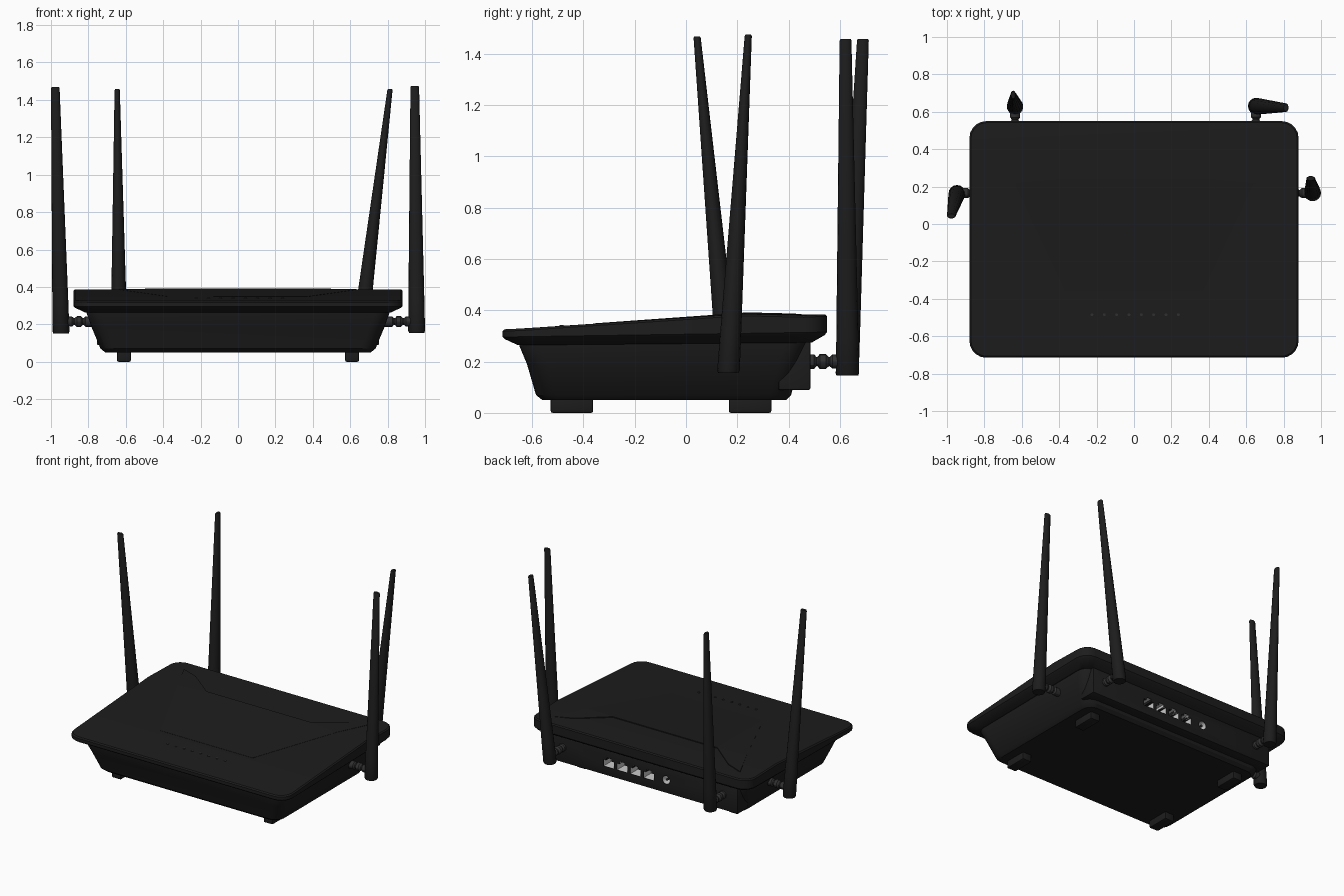
import bpy, bmesh
from math import sin, cos, pi, radians
from mathutils import Vector

if "Cube" in bpy.data.objects:
    bpy.data.objects.remove(bpy.data.objects["Cube"])


def material(name, c):
    m = bpy.data.materials.new(name)
    m.diffuse_color = (c, c, c, 1)
    m.use_nodes = True
    m.node_tree.nodes["Principled BSDF"].inputs["Base Color"].default_value = m.diffuse_color
    return m


BLACK = material("black_plastic", 0.012)
DARK = material("dark_grey_plastic", 0.03)
LIGHT = material("port_grey", 0.6)


def finish(name, bm, mat, angle=30):
    bmesh.ops.recalc_face_normals(bm, faces=bm.faces)
    me = bpy.data.meshes.new(name)
    bm.to_mesh(me)
    bm.free()
    ob = bpy.data.objects.new(name, me)
    bpy.context.collection.objects.link(ob)
    me.materials.append(mat)
    bpy.ops.object.select_all(action='DESELECT')
    ob.select_set(True)
    bpy.context.view_layer.objects.active = ob
    if angle:
        bpy.ops.object.shade_smooth_by_angle(angle=radians(angle))
    return ob


def loft_bm(rings, bm=None, cap_end=True):
    bm = bm or bmesh.new()
    vs = [[bm.verts.new(p) for p in r] for r in rings]
    n = len(vs[0])
    for a, b in zip(vs, vs[1:]):
        for i in range(n):
            bm.faces.new((a[i], a[(i + 1) % n], b[(i + 1) % n], b[i]))
    bm.faces.new(vs[0][::-1])
    if cap_end:
        bm.faces.new(vs[-1])
    return bm


def rounded_ring(hx, y0, y1, r, z0, z1, seg=5):
    """Rounded rectangle whose height slopes from z0 (front) to z1 (back)."""
    pts = []
    for k, (cx, cy) in enumerate([(hx - r, y1 - r), (-hx + r, y1 - r),
                                  (-hx + r, y0 + r), (hx - r, y0 + r)]):
        for i in range(seg + 1):
            a = (k + i / seg) * pi / 2
            x, y = cx + r * cos(a), cy + r * sin(a)
            pts.append((x, y, z0 + (z1 - z0) * (y - y0) / (y1 - y0)))
    return pts


def box(name, x0, x1, y0, y1, z0, z1, mat, bevel=0.0):
    bm = loft_bm([[(x0, y0, z), (x1, y0, z), (x1, y1, z), (x0, y1, z)] for z in (z0, z1)])
    if bevel:
        bmesh.ops.bevel(bm, geom=bm.edges[:], offset=bevel, segments=2,
                        affect='EDGES', profile=0.5)
    return finish(name, bm, mat)


# Tapered lower shell
base = finish("lower_shell", loft_bm([
    rounded_ring(0.71, -0.56, 0.39, 0.07, 0.05, 0.05),
    rounded_ring(0.735, -0.585, 0.41, 0.08, 0.07, 0.07),
    rounded_ring(0.785, -0.62, 0.44, 0.08, 0.19, 0.19),
    rounded_ring(0.81, -0.65, 0.47, 0.08, 0.262, 0.275),
    rounded_ring(0.81, -0.65, 0.47, 0.08, 0.275, 0.295)]), BLACK)

# Lid with overhanging rim and a bend in its top
bm = loft_bm([
    rounded_ring(0.82, -0.655, 0.49, 0.08, 0.264, 0.274),
    rounded_ring(0.87, -0.705, 0.54, 0.085, 0.287, 0.303),
    rounded_ring(0.88, -0.715, 0.55, 0.09, 0.296, 0.315),
    rounded_ring(0.88, -0.715, 0.55, 0.09, 0.318, 0.377),
    rounded_ring(0.872, -0.707, 0.542, 0.085, 0.326, 0.384)])
BEND = 0.22
bmesh.ops.bisect_plane(bm, geom=bm.verts[:] + bm.edges[:] + bm.faces[:],
                       plane_co=(0, BEND, 0), plane_no=(0, 1, 0))
for v in bm.verts:
    if abs(v.co.y - BEND) < 1e-4 and v.co.z > 0.34:
        v.co.z += 0.017
finish("lid", bm, BLACK, 25)


def lid_z(y):
    if y < BEND:
        return 0.326 + (y + 0.707) / (BEND + 0.707) * 0.060
    return 0.386 - (y - BEND) / 0.322 * 0.002


# Raised centre panel with wings sweeping to the rear corners
outline = [(0.37, -0.36, 0.0005), (0.642, 0.22, 0.001), (0.75, 0.45, 0.001),
           (0.62, 0.40, 0.003), (0.42, 0.24, 0.006)]
bm = bmesh.new()
R, L = [[bm.verts.new((s * x, y, lid_z(y) + h)) for x, y, h in outline] for s in (1, -1)]
bm.faces.new((L[0], R[0], R[4], L[4]))
for w in (R, L):
    bm.faces.new((w[0], w[1], w[4]))
    bm.faces.new((w[1], w[2], w[3], w[4]))
loop = R + L[::-1]
low = [bm.verts.new(v.co - Vector((0, 0, 0.012))) for v in loop]
for i in range(len(loop)):
    j = (i + 1) % len(loop)
    bm.faces.new((loop[i], loop[j], low[j], low[i]))
finish("lid_centre_panel", bm, BLACK, 0)

# Rear connector panel
panel = box("rear_panel", -0.755, 0.755, 0.36, 0.485, 0.09, 0.285, BLACK, 0.006)

# Feet
for sx in (-1, 1):
    for y in (-0.445, 0.25):
        box("foot", sx * 0.61 - 0.037, sx * 0.61 + 0.037, y - 0.083, y + 0.083,
            0, 0.07, BLACK, 0.008)


def circle(c, r, axis, n=16):
    """Circle facing along axis 'x', 'y' or 'z'."""
    pts = []
    for i in range(n):
        u, v = r * cos(2 * pi * i / n), r * sin(2 * pi * i / n)
        off = {'x': (0, u, v), 'y': (u, 0, v), 'z': (u, v, 0)}[axis]
        pts.append(Vector(c) + Vector(off))
    return pts


# Status lights
for i in range(8):
    x, y = -0.225 + i * 0.066, -0.485
    finish("status_light", loft_bm([circle((x, y, lid_z(y) + h), 0.008, 'z', 10)
                                    for h in (-0.01, 0.003)]), DARK)


# Network sockets and power socket, cut into panel and shell
def port_ring(x, y, g=0.0):
    w = 0.042 - g
    prof = [(-w, -0.032 + g), (w, -0.032 + g), (w, 0.016), (0.02, 0.016), (0.02, 0.034 - g),
            (-0.02, 0.034 - g), (-0.02, 0.016), (-w, 0.016)]
    return [(x + u, y, 0.185 + v) for u, v in prof]


JACK = (-0.18, 0.185)
PORTS = (0.28, 0.173, 0.066, -0.041)
cut = bmesh.new()
for x in PORTS:
    loft_bm([port_ring(x, 0.40), port_ring(x, 0.52)], cut)
    finish("network_socket", loft_bm([port_ring(x, 0.402, 0.001), port_ring(x, 0.484, 0.001)],
                                     cap_end=False), LIGHT, 0)
loft_bm([circle((JACK[0], y, JACK[1]), 0.03, 'y') for y in (0.40, 0.52)], cut)
finish("power_socket", loft_bm([circle((JACK[0], y, JACK[1]), 0.029, 'y')
                                for y in (0.402, 0.484)], cap_end=False), LIGHT)
finish("power_pin", loft_bm([circle((JACK[0], y, JACK[1]), 0.008, 'y', 10)
                             for y in (0.40, 0.475)]), DARK)
cutter = finish("socket_cutter", cut, BLACK, 0)
cutter.hide_render = True
cutter.hide_set(True)
for ob in (base, panel):
    m = ob.modifiers.new("sockets", 'BOOLEAN')
    m.operation = 'DIFFERENCE'
    m.solver = 'EXACT'
    m.object = cutter


# Antennas: hinge turned along its axis, blade tapering to a flat tip
def antenna(name, axis, sign, foot, tip):
    foot, tip = Vector(foot), Vector(tip)
    out = Vector((sign, 0, 0)) if axis == 'x' else Vector((0, sign, 0))
    pivot = Vector((foot.x, foot.y, 0.215 if axis == 'x' else 0.2))
    hinge = [(0.20, 0.028), (0.13, 0.028), (0.122, 0.018), (0.115, 0.018), (0.107, 0.029),
             (0.085, 0.029), (0.073, 0.018), (0.068, 0.018), (0.058, 0.027), (0.0, 0.027)]
    finish(name + "_hinge", loft_bm([circle(pivot - out * d, r, axis, 12)
                                     for d, r in hinge]), DARK)
    rings = []
    for t, wide, thin in [(0, 0.041, 0.039), (0.008, 0.045, 0.044), (0.12, 0.043, 0.041),
                          (0.995, 0.023, 0.014), (1, 0.020, 0.011)]:
        c = foot.lerp(tip, t)
        rx, ry = (wide, thin) if axis == 'x' else (thin, wide)
        rings.append([c + Vector((rx * cos(2 * pi * i / 16), ry * sin(2 * pi * i / 16), 0))
                      for i in range(16)])
    finish(name, loft_bm(rings), BLACK, 35)


antenna("left_antenna", 'x', -1, (-0.946, 0.165, 0.15), (-0.977, 0.043, 1.468))
antenna("right_antenna", 'x', 1, (0.955, 0.165, 0.155), (0.945, 0.243, 1.475))
antenna("rear_left_antenna", 'y', 1, (-0.636, 0.628, 0.145), (-0.646, 0.69, 1.458))
antenna("rear_right_antenna", 'y', 1, (0.652, 0.63, 0.145), (0.813, 0.622, 1.458))
